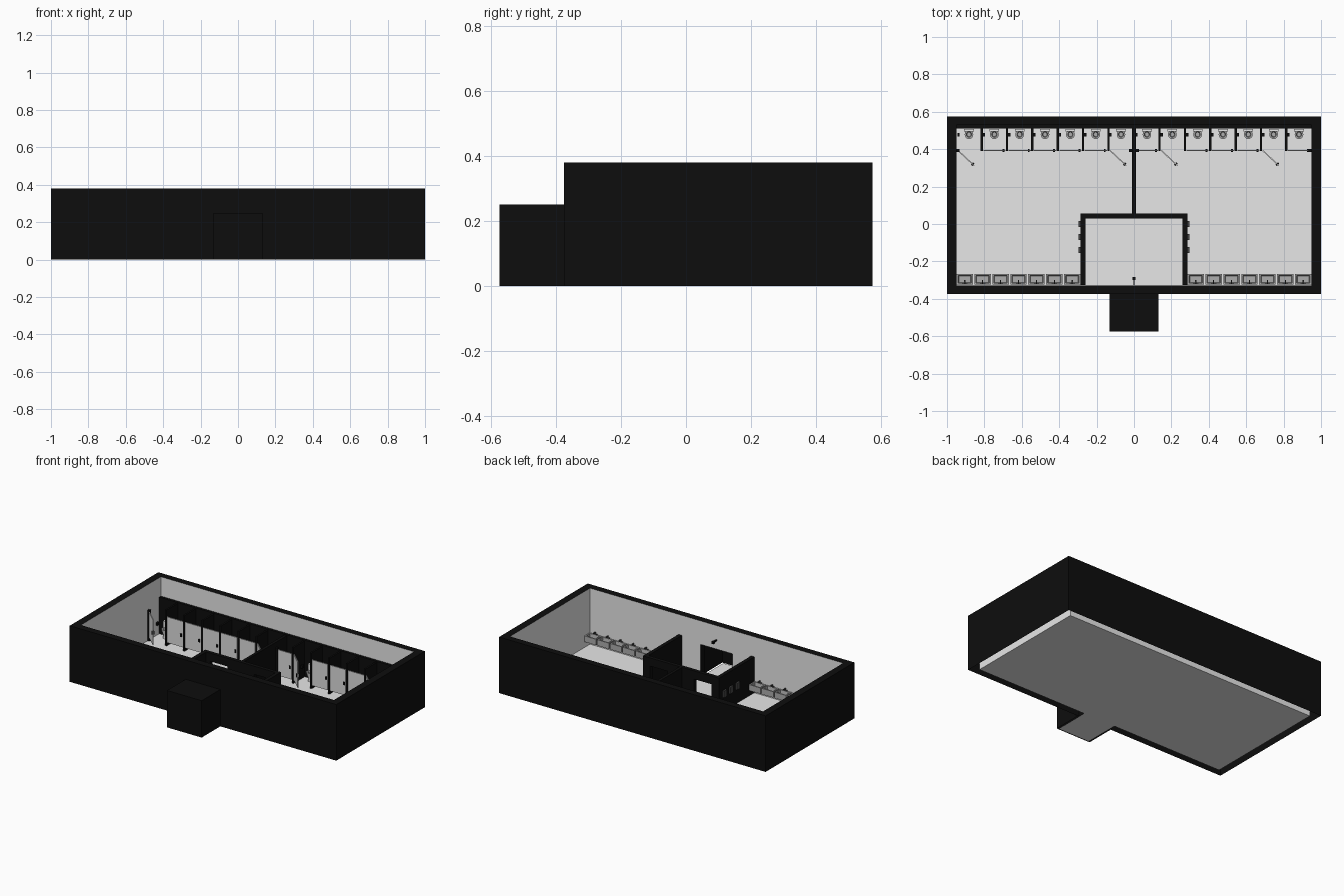
import bpy, bmesh, math
from mathutils import Vector, Matrix

if "Cube" in bpy.data.objects:
    bpy.data.objects.remove(bpy.data.objects["Cube"])


def material(name, v):
    m = bpy.data.materials.new(name)
    m.diffuse_color = (v, v, v, 1)
    m.use_nodes = True
    m.node_tree.nodes["Principled BSDF"].inputs["Base Color"].default_value = m.diffuse_color
    return m


BLACK = material("black", 0.004)
LIGHT = material("light_grey", 0.8)
WHITE = material("white", 0.8)
STONE = material("counter_grey", 0.42)
DOOR = material("door_grey", 0.72)
METAL = material("dark_metal", 0.06)


def finish(name, bm, mat):
    me = bpy.data.meshes.new(name)
    bm.to_mesh(me)
    bm.free()
    me.materials.append(mat)
    ob = bpy.data.objects.new(name, me)
    bpy.context.collection.objects.link(ob)
    return ob


def boxes(name, mat, items):
    """Each item is x0, x1, y0, y1, z0, z1; a zero size gives one flat quad."""
    bm = bmesh.new()
    for x0, x1, y0, y1, z0, z1 in items:
        lo, hi = Vector((x0, y0, z0)), Vector((x1, y1, z1))
        flat = [i for i in range(3) if abs(hi[i] - lo[i]) < 1e-6]
        if flat:
            a, b = [i for i in range(3) if i != flat[0]]
            vs = []
            for u, v in ((0, 0), (1, 0), (1, 1), (0, 1)):
                p = lo.copy()
                p[a] = (lo, hi)[u][a]
                p[b] = (lo, hi)[v][b]
                vs.append(bm.verts.new(p))
            bm.faces.new(vs)
        else:
            m = Matrix.Translation((lo + hi) / 2) @ Matrix.Diagonal((*(hi - lo), 1))
            bmesh.ops.create_cube(bm, size=1, matrix=m)
    return finish(name, bm, mat)


H, LOW, E = 0.38, 0.245, 0.002
XI, YF, YB = 0.95, -0.328, 0.53      # inner wall planes
OF, OB = -0.375, 0.575               # outer front and back
D, DH = 0.12, 0.22                   # entrance half width and height

# Outer shell, open underneath, with the entrance opening
boxes("outer_walls", BLACK, [
    (-1, -1, OF, OB, 0, H), (1, 1, OF, OB, 0, H), (-1, 1, OB, OB, 0, H),
    (-1, -D, OF, OF, 0, H), (D, 1, OF, OF, 0, H), (-D, D, OF, OF, DH, H)])
boxes("wall_tops", BLACK, [
    (-1, -XI, OF, OB, H, H), (XI, 1, OF, OB, H, H),
    (-XI, XI, OF, YF, H, H), (-XI, XI, YB, OB, H, H)])
boxes("inner_walls", LIGHT, [
    (-XI, -XI, YF, YB, 0, H), (XI, XI, YF, YB, 0, H), (-XI, XI, YB, YB, 0, H),
    (-XI, -D, YF, YF, 0, H), (D, XI, YF, YF, 0, H), (-D, D, YF, YF, DH, H)])
boxes("entrance_jambs", BLACK, [
    (-D, -D, OF, YF, 0, DH), (D, D, OF, YF, 0, DH), (-D, D, OF, YF, DH, DH)])
boxes("floor", LIGHT, [(-XI, XI, YF, YB, 0, 0), (-D, D, -0.57, YF, 0, 0)])
P, PY, PH = 0.13, -0.575, 0.25
boxes("porch", BLACK, [
    (-P, -P, PY, OF, 0, PH), (P, P, PY, OF, 0, PH),
    (-P, P, PY, PY, 0, PH), (-P, P, PY, OF, PH, PH)])

# Lobby walls with a doorway into each room, and the room divider
lobby = []
for s in (-1, 1):
    for a, b, y0, y1, z0 in ((0.26, 0.285, YF + E, 0.055, E), (0.23, 0.26, 0.03, 0.055, E),
                             (0, 0.1, 0.03, 0.055, E), (0.1, 0.23, 0.03, 0.055, 0.19)):
        lobby.append((min(s * a, s * b), max(s * a, s * b), y0, y1, z0, LOW))
boxes("lobby_walls", BLACK, lobby)
boxes("room_divider", BLACK, [(-0.01, 0.01, 0.055, 0.51, E, LOW)])
boxes("stall_back_panel", BLACK, [(-XI + E, XI - E, 0.51, YB - E, E, 0.25)])

# Stalls
PITCH = 0.1355
lines = [s * (XI - PITCH * i) for s in (-1, 1) for i in range(7)]
boxes("stall_partitions", BLACK, [
    (x - 0.006, x + 0.006, 0.39, 0.51, E, LOW) for x in lines if abs(x) < 0.94])
boxes("end_posts", BLACK, [
    (x - 0.008, x + 0.008, 0.385, 0.40, E, 0.21) for x in (-0.941, 0.941, -0.018, 0.018)])
lefts = [-XI + PITCH * i for i in range(7)] + [PITCH * i + 0.0015 for i in range(7)]
boxes("roll_holders", BLACK, [
    (x + 0.006, x + 0.018, 0.468, 0.486, 0.075, 0.095) for x in lefts])

OPEN = (0, 6, 8, 12)
for i, x in enumerate(lefts):
    door = boxes("stall_door", DOOR, [(0, 0.118, -0.003, 0.003, 0.025, 0.2)])
    knob = boxes("door_handle", BLACK, [(0.102, 0.112, -0.009, 0.009, 0.095, 0.115)])
    for ob in (door, knob):
        ob.location = (x + 0.009, 0.393, 0)
        ob.rotation_euler.z = math.radians(-43) if i in OPEN else 0


def toilet(x):
    """Lathed bowl with a dark opening, seat ring and cistern."""
    bm = bmesh.new()
    prof = [(0.012, E), (0.011, 0.025), (0.022, 0.058), (0.023, 0.064),
            (0.014, 0.064), (0.011, 0.045), (0.0, 0.042)]
    n = 16
    rings = [[bm.verts.new((x + r * math.cos(2 * math.pi * k / n),
                            0.479 + r * 1.1 * math.sin(2 * math.pi * k / n), z))
              for k in range(n)] for r, z in prof[:-1]]
    for a, b in zip(rings, rings[1:]):
        for k in range(n):
            bm.faces.new((a[k], a[(k + 1) % n], b[(k + 1) % n], b[k]))
    bm.faces.new(rings[-1])
    for f in bm.faces:
        f.smooth = True
        f.normal_update()
    for e in bm.edges:
        if len(e.link_faces) == 2 and e.calc_face_angle(0) > 0.6:
            e.smooth = False
    ob = finish("toilet_bowl", bm, WHITE)
    ob.data.materials.append(STONE)
    for f in ob.data.polygons[3 * n:]:
        f.material_index = 1
    boxes("cistern", WHITE, [(x - 0.026, x + 0.026, 0.494, 0.509, 0.05, 0.105)])


for x in lefts:
    toilet(x + PITCH / 2)


# Wash basins: box with an inset, lowered bowl, and a tap
def basin(x):
    bm = bmesh.new()
    m = Matrix.Translation((x, -0.295, 0.06)) @ Matrix.Diagonal((0.088, 0.058, 0.04, 1))
    bmesh.ops.create_cube(bm, size=1, matrix=m)
    bm.normal_update()
    top = max(bm.faces, key=lambda f: f.calc_center_median().z)
    bmesh.ops.inset_region(bm, faces=[top], thickness=0.012)
    bmesh.ops.inset_region(bm, faces=[top], thickness=0.005, depth=-0.022)
    finish("wash_basin", bm, STONE)
    boxes("tap", METAL, [(x - 0.003, x + 0.003, -0.322, -0.316, 0.08, 0.098),
                         (x - 0.003, x + 0.003, -0.316, -0.300, 0.092, 0.098),
                         (x - 0.014, x + 0.014, -0.322, -0.317, 0.081, 0.087)])


for s in (-1, 1):
    for i in range(7):
        basin(s * (0.905 - 0.0958 * i))
    # Hand dryers on the lobby side walls
    for y in (-0.14, -0.07, 0.0):
        x0, x1 = sorted((s * 0.2855, s * 0.297))
        boxes("hand_dryer", METAL, [(x0, x1, y - 0.016, y + 0.016, 0.1, 0.145)])

# Lamp above the entrance
boxes("entrance_lamp", BLACK, [(-0.004, 0.004, -0.327, -0.29, 0.277, 0.285),
                               (-0.008, 0.008, -0.3, -0.283, 0.272, 0.288)])
